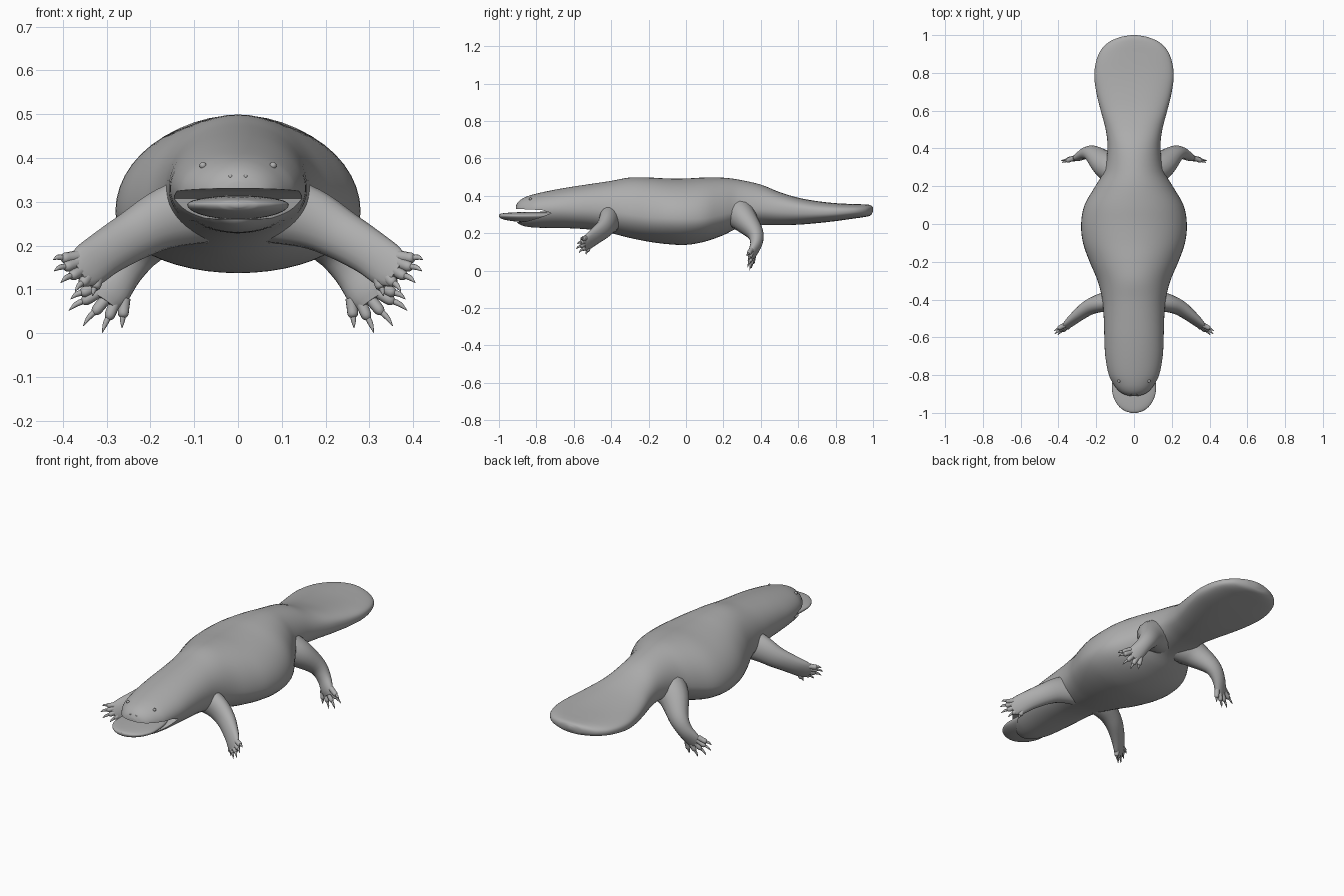
import bpy, bmesh, math
from mathutils import Vector

if "Cube" in bpy.data.objects:
    bpy.data.objects.remove(bpy.data.objects["Cube"])

grey = bpy.data.materials.new("soft grey")
grey.diffuse_color = (0.42, 0.42, 0.42, 1)
grey.use_nodes = True
grey.node_tree.nodes["Principled BSDF"].inputs["Base Color"].default_value = grey.diffuse_color


def smooth(rows, ts, n):
    """Cubic interpolation of rows of numbers, n steps per span."""
    k = len(rows)

    def slope(i, c):
        a, b = max(i - 1, 0), min(i + 1, k - 1)
        return (rows[b][c] - rows[a][c]) / (ts[b] - ts[a])
    out = []
    for i in range(k - 1):
        h = ts[i + 1] - ts[i]
        for s in range(n):
            u = s / n
            out.append([
                (2*u**3 - 3*u**2 + 1) * rows[i][c] + (u**3 - 2*u**2 + u) * h * slope(i, c)
                + (3*u**2 - 2*u**3) * rows[i + 1][c] + (u**3 - u**2) * h * slope(i + 1, c)
                for c in range(len(rows[0]))])
    return out + [list(rows[-1])]


def make(name, rings_list):
    """Skin each set of rings into a closed form."""
    bm = bmesh.new()
    for rings in rings_list:
        vs = [[bm.verts.new(p) for p in ring] for ring in rings]
        m = len(vs[0])
        for a, b in zip(vs, vs[1:]):
            for i in range(m):
                bm.faces.new((a[i], a[(i + 1) % m], b[(i + 1) % m], b[i]))
        bm.faces.new(vs[0])
        bm.faces.new(vs[-1][::-1])
    bmesh.ops.recalc_face_normals(bm, faces=bm.faces)
    me = bpy.data.meshes.new(name)
    bm.to_mesh(me)
    bm.free()
    ob = bpy.data.objects.new(name, me)
    bpy.context.collection.objects.link(ob)
    me.materials.append(grey)
    return ob


def shade(ob, angle=40):
    bpy.ops.object.select_all(action='DESELECT')
    ob.select_set(True)
    bpy.context.view_layer.objects.active = ob
    bpy.ops.object.shade_smooth_by_angle(angle=math.radians(angle))


def loft(stations, n=4, m=48):
    """Rings along y from (y, half width, bottom, widest height, top, roundness)."""
    rings = []
    for y, w, lo, mid, hi, e in smooth(stations, [s[0] for s in stations], n):
        ring = []
        for j in range(m):
            a = 2 * math.pi * j / m
            c, s = math.cos(a), math.sin(a)
            x = w * math.copysign(abs(c) ** (2 / e), c)
            z = math.copysign(abs(s) ** (2 / e), s)
            ring.append((x, y, mid + z * ((hi - mid) if s > 0 else (mid - lo))))
        rings.append(ring)
    return rings


def tube(points, wide, n=4, m=16):
    """Rings along a path of (x, y, z, half width, half thickness)."""
    pts = smooth(points, list(range(len(points))), n)
    rings = []
    for i, p in enumerate(pts):
        t = Vector(pts[min(i + 1, len(pts) - 1)][:3]) - Vector(pts[max(i - 1, 0)][:3])
        t.normalize()
        w = (wide - t * wide.dot(t)).normalized()
        d = t.cross(w)
        rings.append([Vector(p[:3]) + w * p[3] * math.cos(2*math.pi*j/m)
                      + d * p[4] * math.sin(2*math.pi*j/m) for j in range(m)])
    return rings


# Body, head and flat tail in one skin
body = make("body", [loft([
    (-.91, .03, .275, .31, .345, 2), (-.90, .06, .255, .315, .364, 2),
    (-.88, .085, .243, .32, .382, 2), (-.85, .108, .235, .32, .397, 2),
    (-.80, .133, .23, .325, .412, 2), (-.70, .152, .228, .33, .433, 2),
    (-.60, .157, .226, .33, .45, 2.1), (-.50, .160, .218, .33, .465, 2.1),
    (-.40, .168, .20, .32, .48, 2.1), (-.30, .193, .175, .30, .498, 2),
    (-.20, .235, .155, .285, .498, 2), (-.10, .27, .142, .28, .493, 2),
    (0, .28, .138, .277, .493, 2), (.10, .262, .155, .28, .498, 2),
    (.20, .205, .19, .30, .497, 2), (.28, .16, .228, .32, .487, 2),
    (.40, .14, .243, .33, .46, 2.1), (.50, .150, .243, .325, .42, 2.3),
    (.60, .176, .246, .32, .39, 2.5), (.70, .20, .254, .315, .372, 2.6),
    (.80, .21, .265, .315, .361, 2.7), (.90, .187, .279, .318, .356, 2.6),
    (.96, .138, .288, .32, .354, 2.4), (.99, .072, .298, .325, .349, 2.2),
    (1.0, .015, .318, .327, .337, 2)])])

# Open mouth, cut out of the head
gap = [(-1.1, .332), (-.90, .33), (-.77, .324), (-.72, .308),
       (-.78, .285), (-.86, .262), (-1.1, .255)]
cutter = make("mouth_cutter", [[[(x, y, z) for y, z in gap] for x in (-.3, .3)]])
cutter.hide_render = True
cut = body.modifiers.new("mouth", 'BOOLEAN')
cut.operation = 'DIFFERENCE'
cut.solver = 'EXACT'
cut.object = cutter
bpy.context.view_layer.objects.active = body
bpy.ops.object.modifier_apply(modifier=cut.name)
bpy.data.objects.remove(cutter)
shade(body)

# Flat bill plate resting in the mouth
shade(make("bill", [loft([
    (-1.0, .015, .288, .294, .300, 2), (-.99, .048, .279, .294, .305, 2),
    (-.96, .085, .270, .294, .309, 2), (-.91, .111, .263, .294, .312, 2),
    (-.86, .116, .260, .294, .314, 2), (-.78, .108, .262, .295, .315, 2),
    (-.68, .08, .27, .298, .315, 2)])]), 60)

# Limbs: path with widths, then claw tips from outer to inner
limbs = {
    "front": ([(.07, -.40, .29, .085, .06), (.165, -.415, .262, .07, .05),
               (.235, -.44, .225, .058, .042), (.30, -.487, .185, .052, .031),
               (.343, -.527, .153, .050, .020), (.365, -.548, .137, .036, .012)],
              [(.422, -.565, .168), (.420, -.582, .142), (.405, -.588, .115),
               (.372, -.572, .095), (.332, -.535, .085)]),
    "hind": ([(.08, .28, .31, .095, .085), (.15, .315, .27, .078, .07),
              (.215, .37, .20, .052, .045), (.255, .375, .145, .041, .032),
              (.288, .355, .095, .042, .021), (.303, .347, .072, .032, .013)],
             [(.382, .325, .078), (.386, .335, .052), (.353, .33, .017),
              (.31, .34, .001), (.265, .35, .012)]),
}


def mirrored(rings, side):
    return [[(p[0] * side, p[1], p[2]) for p in ring] for ring in rings]


for part, (path, tips) in limbs.items():
    wide = (Vector(tips[0]) - Vector(tips[-1])).normalized()
    leg = tube(path, wide)
    palm = Vector(path[-2][:3])
    toes, claws = [], []
    for i, tip in enumerate(tips):
        tip = Vector(tip)
        base = palm + wide * (.034 - .017 * i)
        at = lambda f, r: (*base.lerp(tip, f), r, r)
        toes.append(tube([at(0, .014), at(.3, .013), at(.55, .012), at(.66, .004)], wide, 3, 10))
        bend = base.lerp(tip, .8) + Vector((0, 0, .004))
        claws.append(tube([at(.5, .007), (*bend, .006, .005), at(1, .0008)], wide, 3, 8))
    for side, label in ((1, "left"), (-1, "right")):
        for kind, sets in (("leg", [leg]), ("toes", toes), ("claws", claws)):
            shade(make(f"{label}_{part}_{kind}", [mirrored(r, side) for r in sets]), 60)

# Small eyes and nostrils
for name, pos, r in (("eye", (.08, -.832, .383), .008), ("nostril", (.017, -.899, .358), .005)):
    for side, label in ((1, "left"), (-1, "right")):
        bpy.ops.mesh.primitive_uv_sphere_add(segments=12, ring_count=8, radius=r,
                                             location=(pos[0] * side, pos[1], pos[2]))
        ball = bpy.context.object
        ball.name = f"{label}_{name}"
        ball.data.materials.append(grey)
        shade(ball)
